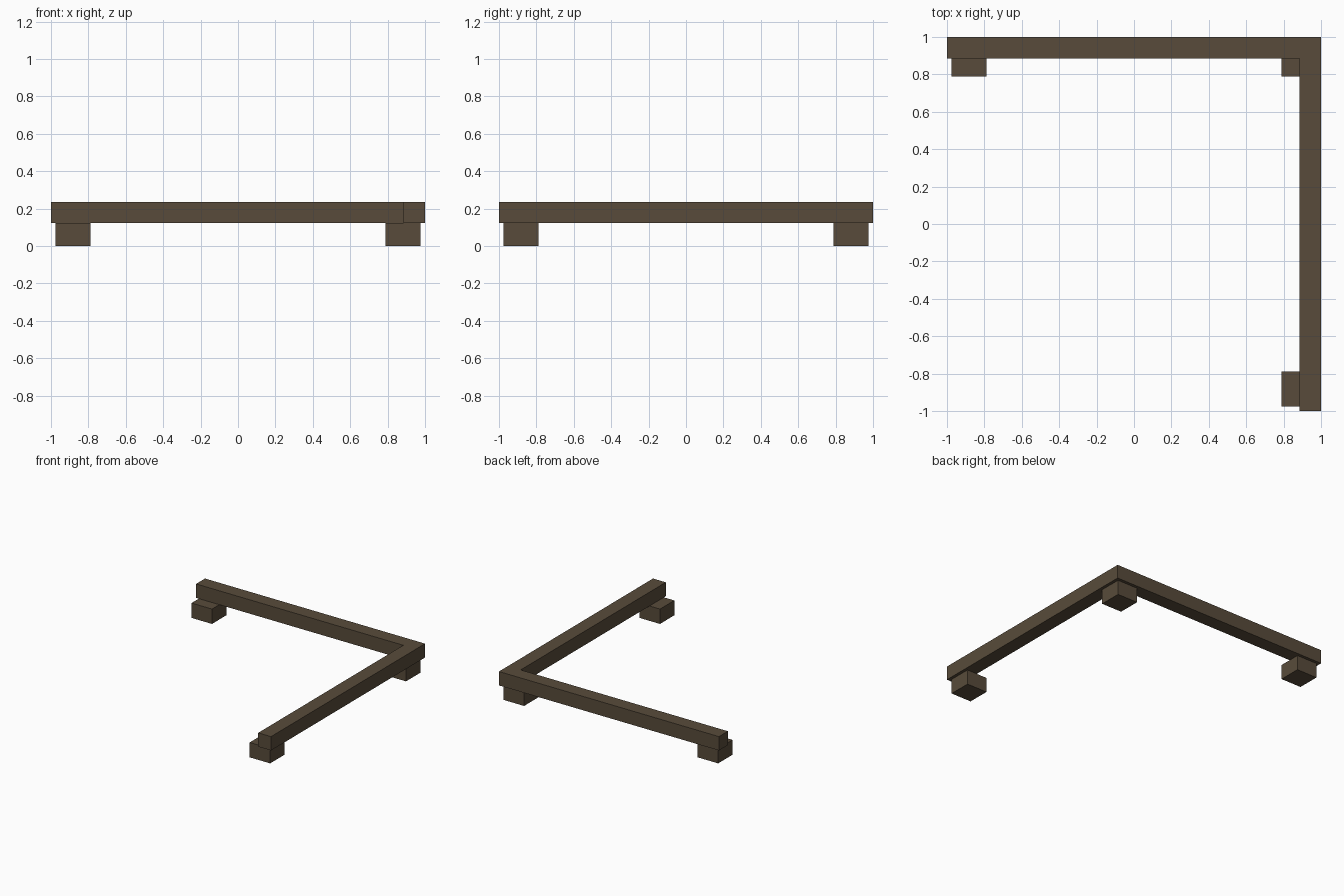
import bpy, bmesh

if "Cube" in bpy.data.objects:
    bpy.data.objects.remove(bpy.data.objects["Cube"])

wood = bpy.data.materials.new("dark_brown_wood")
wood.diffuse_color = (0.098, 0.071, 0.043, 1)
wood.use_nodes = True
wood.node_tree.nodes["Principled BSDF"].inputs["Base Color"].default_value = wood.diffuse_color


def extrude_profile(name, points, z0, z1):
    """Flat outline raised from z0 to z1."""
    bm = bmesh.new()
    face = bm.faces.new([bm.verts.new((x, y, z0)) for x, y in points])
    top = bmesh.ops.extrude_face_region(bm, geom=[face])
    verts = [v for v in top["geom"] if isinstance(v, bmesh.types.BMVert)]
    bmesh.ops.translate(bm, verts=verts, vec=(0, 0, z1 - z0))
    bmesh.ops.recalc_face_normals(bm, faces=bm.faces)
    mesh = bpy.data.meshes.new(name)
    bm.to_mesh(mesh)
    bm.free()
    mesh.materials.append(wood)
    obj = bpy.data.objects.new(name, mesh)
    bpy.context.collection.objects.link(obj)
    return obj


FOOT_TOP, BEAM_TOP, INNER = 0.122, 0.236, 0.884

# L-shaped corner rail
extrude_profile("corner_rail",
                [(-1, 1), (-1, INNER), (INNER, INNER), (INNER, -1), (1, -1), (1, 1)],
                FOOT_TOP, BEAM_TOP)

# Square feet under the two ends and the corner
c, h = 0.882, 0.093
for name, x, y in (("left_foot", -c, c), ("corner_foot", c, c), ("front_foot", c, -c)):
    extrude_profile(name, [(x - h, y - h), (x + h, y - h), (x + h, y + h), (x - h, y + h)],
                    0, FOOT_TOP)
